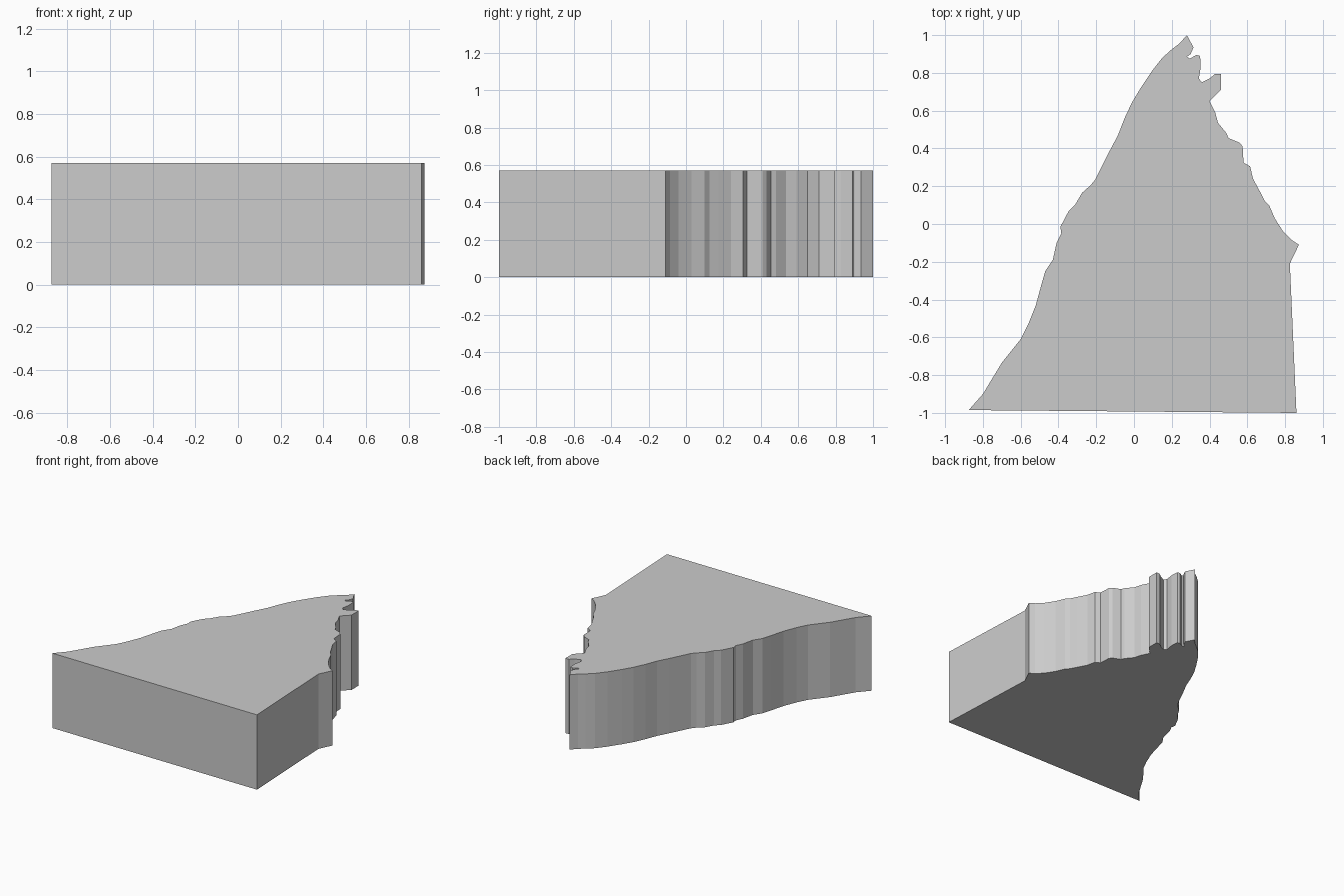
import bpy, bmesh

HEIGHT = 0.57

# Straight border sides, with the small corner at the right
border = [(-0.875, -0.985), (0.86, -1.0), (0.825, -0.21), (0.873, -0.11)]

# Ragged right edge, running up to the tip
ragged_edge = [
    (0.835, -0.085), (0.79, -0.04), (0.745, 0.03), (0.715, 0.10), (0.69, 0.125),
    (0.665, 0.175), (0.63, 0.24), (0.615, 0.305), (0.58, 0.325), (0.575, 0.41),
    (0.56, 0.43), (0.50, 0.455), (0.49, 0.48), (0.445, 0.535), (0.43, 0.59),
    (0.40, 0.65), (0.46, 0.71), (0.46, 0.795), (0.43, 0.795), (0.40, 0.77),
    (0.36, 0.75), (0.343, 0.77), (0.353, 0.83), (0.35, 0.89), (0.33, 0.895),
    (0.295, 0.875), (0.28, 0.885), (0.30, 0.90), (0.315, 0.935), (0.28, 1.0)]

# Gently waving left edge, running back down
wavy_edge = [
    (0.24, 0.955), (0.20, 0.925), (0.15, 0.88), (0.095, 0.81), (0.035, 0.72),
    (-0.01, 0.645), (-0.05, 0.56), (-0.085, 0.47), (-0.13, 0.385),
    (-0.205, 0.235), (-0.23, 0.205), (-0.275, 0.165), (-0.31, 0.105),
    (-0.345, 0.07), (-0.39, -0.015), (-0.385, -0.05), (-0.41, -0.10),
    (-0.43, -0.19), (-0.47, -0.25), (-0.49, -0.32), (-0.52, -0.43),
    (-0.56, -0.53), (-0.60, -0.61), (-0.64, -0.66), (-0.70, -0.735), (-0.80, -0.90)]


def extrude_outline(name, outline, height):
    """Closed flat-shaded slab from a counter-clockwise outline."""
    bm = bmesh.new()
    base = bm.faces.new([bm.verts.new((x, y, 0)) for x, y in outline])
    top = bmesh.ops.extrude_face_region(bm, geom=[base], use_keep_orig=True)
    moved = [v for v in top["geom"] if isinstance(v, bmesh.types.BMVert)]
    bmesh.ops.translate(bm, verts=moved, vec=(0, 0, height))
    bmesh.ops.recalc_face_normals(bm, faces=bm.faces[:])
    # Triangulate the concave caps cleanly
    caps = [f for f in bm.faces if len(f.verts) > 4]
    bmesh.ops.triangulate(bm, faces=caps, ngon_method='EAR_CLIP')
    mesh = bpy.data.meshes.new(name)
    bm.to_mesh(mesh)
    bm.free()
    obj = bpy.data.objects.new(name, mesh)
    bpy.context.collection.objects.link(obj)
    return obj


# Map region slab
extrude_outline("region_slab", border + ragged_edge + wavy_edge, HEIGHT)
